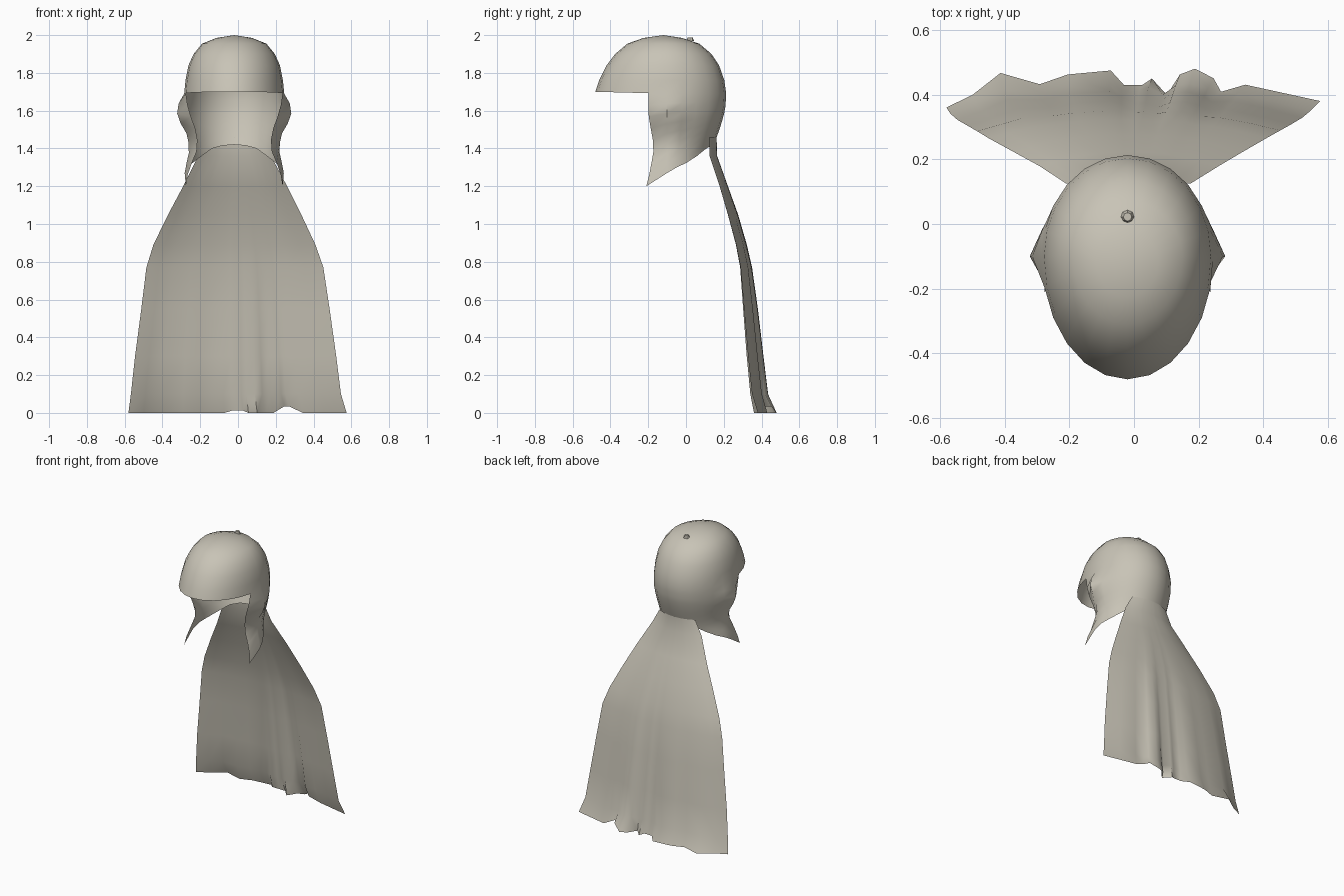
import bpy, bmesh, math

if "Cube" in bpy.data.objects:
    bpy.data.objects.remove(bpy.data.objects["Cube"])

cloth = bpy.data.materials.new("pale_stone_cloth")
cloth.diffuse_color = (0.58, 0.55, 0.47, 1)
cloth.use_nodes = True
cloth.node_tree.nodes["Principled BSDF"].inputs["Base Color"].default_value = cloth.diffuse_color


def lerp(table, t):
    """Interpolate rows of (key, value, ...) sorted by rising key."""
    if t <= table[0][0]:
        return table[0][1:]
    for a, b in zip(table, table[1:]):
        if t <= b[0]:
            f = (t - a[0]) / (b[0] - a[0])
            return [p + (q - p) * f for p, q in zip(a[1:], b[1:])]
    return table[-1][1:]


def grid_faces(bm, rows):
    vs = [[bm.verts.new(p) for p in r] for r in rows]
    for a, b in zip(vs, vs[1:]):
        for i in range(len(a) - 1):
            bm.faces.new((a[i], b[i], b[i + 1], a[i + 1]))


def finish(name, bm, angle=50):
    bmesh.ops.remove_doubles(bm, verts=bm.verts, dist=0.0005)
    bmesh.ops.recalc_face_normals(bm, faces=bm.faces)
    me = bpy.data.meshes.new(name)
    bm.to_mesh(me)
    bm.free()
    me.materials.append(cloth)
    ob = bpy.data.objects.new(name, me)
    bpy.context.collection.objects.link(ob)
    bpy.ops.object.select_all(action='DESELECT')
    bpy.context.view_layer.objects.active = ob
    ob.select_set(True)
    bpy.ops.object.shade_smooth_by_angle(angle=math.radians(angle))
    return ob


CX, CY = -0.02, -0.10      # middle of the hood
STEP = math.radians(15)    # 24 columns around it

# Hood crown with the front peak: z, front y, back y, half width
crown = [(2.0, -.12, -.12, 0), (1.985, -.225, -.02, .095), (1.955, -.31, .07, .17),
         (1.90, -.375, .135, .215), (1.84, -.42, .175, .242), (1.76, -.46, .203, .258),
         (1.69, -.48, .213, .265)]
bm = bmesh.new()
rows = []
for z, yf, yb, hw in crown:
    cy = CY if hw > 0.1 else -0.12
    ring = []
    for i in range(-12, 13):
        c, s = math.cos(i * STEP), math.sin(i * STEP)
        y = cy + ((yb - cy) if c > 0 else (cy - yf)) * c
        ring.append((CX + hw * s, y, z + (0.01 * max(0, -c) if z < 1.7 else 0)))
    rows.append(ring)
grid_faces(bm, rows)

# Neck and cheek flaps: z, back y, half width, front edge y, edge inset, ear bulge
skirt = [(1.20, .08, .265, -.21, 0, 0), (1.28, .09, .262, -.19, .01, 0),
         (1.40, .14, .235, -.17, .035, 0), (1.48, .17, .245, -.18, .04, .008),
         (1.54, .19, .258, -.195, .03, .03), (1.61, .208, .265, -.20, .012, .045),
         (1.69, .213, .265, -.198, 0, 0)]
hem_z = [1.42, 1.415, 1.40, 1.36, 1.325, 1.30, 1.27, 1.20]
rows = []
for j in range(9):
    ring = []
    for i in range(-7, 8):
        k = abs(i)
        c, s = math.cos(i * STEP), math.sin(i * STEP)
        z = 1.69 + (hem_z[k] - 1.69) * j / 8
        yb, hw, ye, inset, ear = lerp(skirt, z)
        y = CY + (yb - CY) * c if k < 7 else ye
        w = hw + (ear if k == 6 else ear * 0.3 if k == 5 else 0)
        x = w * s - math.copysign(inset, s) * (k == 7)
        if j == 0 and k == 7:      # meets the crown rim
            y, z = CY + 0.38 * c, 1.69 - 0.01 * c
        ring.append((CX + x, y, z))
    rows.append(ring)
grid_faces(bm, rows)
finish("hood", bm)

# Cape: z, left x, right x, middle y, side y, strength of the folds
cape = [(0.0, -.58, .575, .43, .37, 1), (0.10, -.567, .545, .415, .345, .45),
        (0.30, -.545, .52, .395, .325, .35), (0.55, -.512, .485, .37, .305, .25),
        (0.77, -.485, .452, .345, .288, .12), (0.89, -.448, .41, .32, .265, .06),
        (1.05, -.37, .335, .275, .222, .03), (1.20, -.29, .26, .222, .178, 0),
        (1.36, -.21, .175, .165, .125, 0), (1.46, -.16, .12, .162, .125, 0)]
# Fold depth across the width
folds = [(-1, -.01), (-.86, .012), (-.71, .065), (-.5, .015), (-.35, .038), (-.12, .045),
         (-.05, 0), (.05, 0), (.1, .02), (.18, -.03), (.25, .035), (.33, .055), (.43, .03),
         (.47, -.01), (.6, .02), (.8, .012), (1, .01)]
us = [f[0] for f in folds]
bm = bmesh.new()
rows = []
for z, xl, xr, ym, ys, amt in cape:
    row = []
    for u, d in folds:
        y = ym + (ys - ym) * abs(u) ** 2.2 + d * amt
        lift = 0.035 if z == 0 and abs(u - .45) < .03 else 0.012 if z == 0 and abs(u) < .06 else 0
        row.append(((xl + xr) / 2 + u * (xr - xl) / 2, y, z + lift))
    rows.append(row)
grid_faces(bm, rows)
finish("cape", bm, 60)

# Small button on the crown
bm = bmesh.new()
bmesh.ops.create_cone(bm, cap_ends=True, segments=8, radius1=.021, radius2=.013, depth=.02)
for v in bm.verts:
    v.co.x += CX
    v.co.y += 0.022
    v.co.z += 1.978
finish("crown_button", bm, 30)
